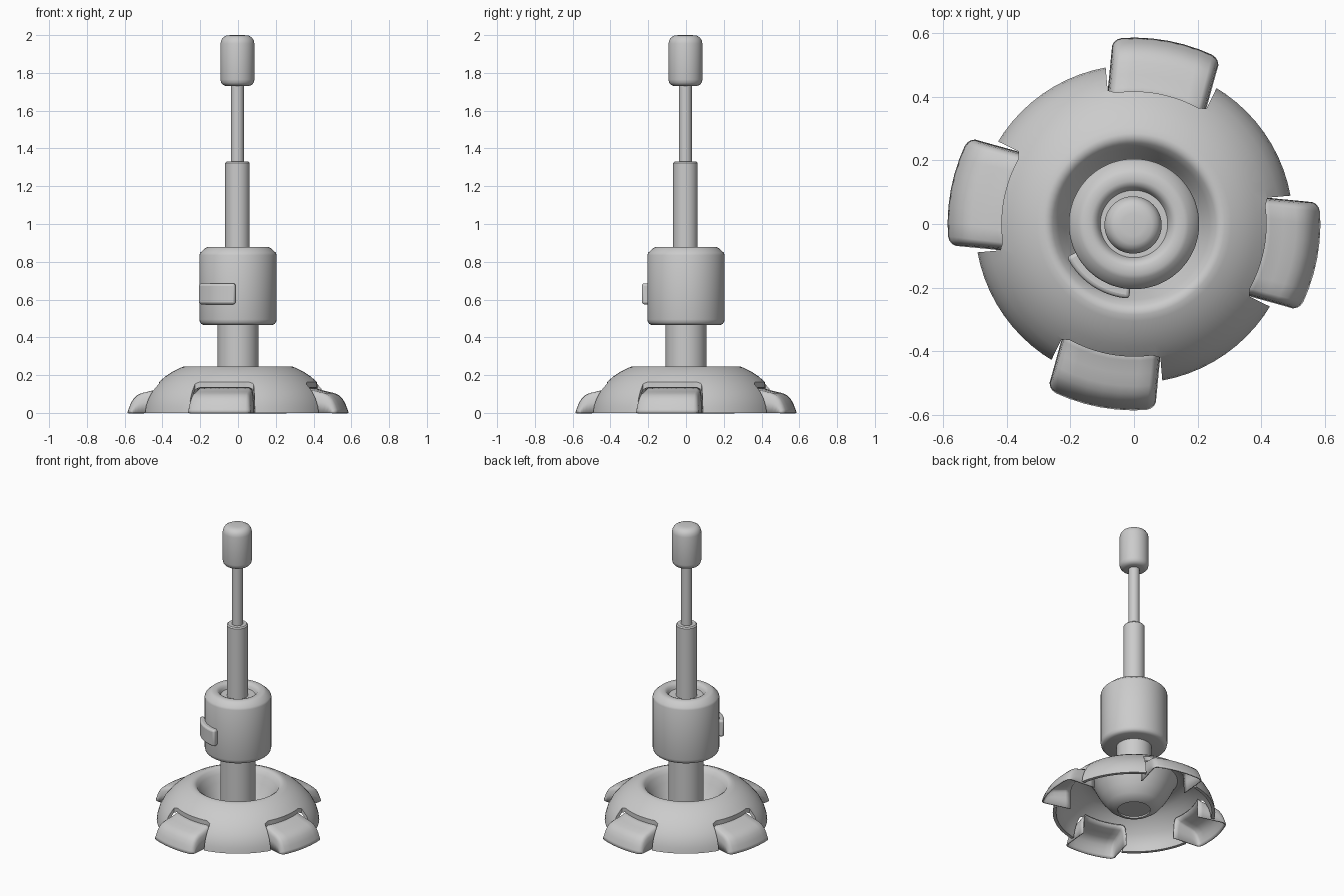
import bpy, bmesh, math

if "Cube" in bpy.data.objects:
    bpy.data.objects.remove(bpy.data.objects["Cube"])

SEG = 72
FOOT_ANGLES = [math.radians(79.5 + 90 * i) for i in range(4)]


def finish(name, bm, angle=40, recalc=True):
    bmesh.ops.remove_doubles(bm, verts=bm.verts, dist=1e-5)
    if recalc:
        bmesh.ops.recalc_face_normals(bm, faces=bm.faces)
    me = bpy.data.meshes.new(name)
    bm.to_mesh(me)
    bm.free()
    ob = bpy.data.objects.new(name, me)
    bpy.context.collection.objects.link(ob)
    smooth(ob, angle)
    return ob


def smooth(ob, angle=40):
    bpy.ops.object.select_all(action='DESELECT')
    ob.select_set(True)
    bpy.context.view_layer.objects.active = ob
    bpy.ops.object.shade_smooth_by_angle(angle=math.radians(angle))


def lathe(name, profile, closed=False, off=0.0):
    """Revolve (radius, z) points around z."""
    bm = bmesh.new()
    pts = profile + [profile[0]] if closed else profile
    vs = [bm.verts.new((r + off, off, z)) for r, z in pts]
    es = [bm.edges.new(p) for p in zip(vs, vs[1:])]
    bmesh.ops.spin(bm, geom=vs + es, cent=(off, off, 0), axis=(0, 0, 1),
                   angle=math.tau, steps=SEG, use_duplicate=False)
    bmesh.ops.remove_doubles(bm, verts=bm.verts, dist=1e-5)
    bmesh.ops.dissolve_degenerate(bm, edges=bm.edges, dist=1e-5)
    return finish(name, bm)


def place(ang, rad, t, z):
    """Radial / tangential offsets to world position."""
    c, s = math.cos(ang), math.sin(ang)
    return (rad * c - t * s, rad * s + t * c, z)


# Domed base shell with a central funnel
outer = [(.500, 0), (.495, .035), (.482, .075), (.460, .115), (.425, .157),
         (.385, .193), (.345, .219), (.305, .239), (.285, .246), (.270, .246),
         (.255, .236), (.238, .210), (.215, .165), (.185, .110), (.150, .066),
         (.125, .045), (.100, .035)]
inner = [(.100, .020), (.130, .028), (.162, .052), (.200, .100), (.230, .152),
         (.253, .200), (.268, .224), (.290, .224), (.335, .203), (.372, .178),
         (.410, .143), (.443, .105), (.464, .070), (.475, .033), (.479, 0)]
base = lathe("base_shell", outer + inner, closed=True)

# Foot notches cut from the base
bm = bmesh.new()
for a in FOOT_ANGLES:
    ring = []
    for i in range(13):
        t = -.158 + .316 * i / 12
        corner = .012 if i in (0, 12) else 0
        ring.append((math.sqrt(.417 ** 2 - t * t) + corner, t))
    ring += [(.47, .178), (.62, .205), (.62, -.205), (.47, -.178)]
    lo = [bm.verts.new(place(a, r, t, -.1)) for r, t in ring]
    hi = [bm.verts.new(place(a, r, t, .3)) for r, t in ring]
    bm.faces.new(lo)
    bm.faces.new(hi)
    for i in range(len(ring)):
        j = (i + 1) % len(ring)
        bm.faces.new((lo[i], lo[j], hi[j], hi[i]))
cutter = finish("notch_cutter", bm)
cutter.hide_render = True
mod = base.modifiers.new("notches", 'BOOLEAN')
mod.operation = 'DIFFERENCE'
mod.solver = 'EXACT'
mod.object = cutter
bpy.context.view_layer.objects.active = base
bpy.ops.object.modifier_apply(modifier="notches")
bpy.data.objects.remove(cutter)
smooth(base)

# Four hollow feet, open underneath
foot_profile = [(.395, .138), (.43, .125), (.47, .114), (.51, .105), (.535, .093),
                (.555, .073), (.570, .045), (.580, .018), (.586, 0)]
half = [(1, 0, .022), (.985, .55, .014), (.96, .8, .008), (.92, .93, .003), (.85, 1, 0),
        (.6, 1, 0), (.3, 1, 0)]
columns = [(-w, h, d) for w, h, d in half] + [(0, 1, 0)] + half[::-1]
for n, a in enumerate(FOOT_ANGLES):
    bm = bmesh.new()
    grid = []
    for w, h, d in columns:
        row = []
        for r, z in foot_profile:
            t = w * (.155 + (r - .4) * .08)
            k = (r - .395) / .19
            row.append(bm.verts.new(place(a, math.sqrt(r * r - t * t) - d * k, t, z * h)))
        grid.append(row)
    for c0, c1 in zip(grid, grid[1:]):
        for i in range(len(foot_profile) - 1):
            bm.faces.new((c0[i], c0[i + 1], c1[i + 1], c1[i]))
    bmesh.ops.dissolve_degenerate(bm, edges=bm.edges, dist=1e-5)
    foot = finish(f"foot_{n + 1}", bm, 50)
    sol = foot.modifiers.new("wall", 'SOLIDIFY')
    sol.thickness = .008
    sol.offset = -1

# Lower post
lathe("lower_post", [(0, .03), (.108, .03), (.108, .48), (0, .48)])

# Main body with rounded edges and a recess around the rod
lathe("body", [(0, .465), (.180, .465), (.193, .470), (.201, .479), (.205, .495),
               (.205, .835), (.200, .848), (.172, .873), (.160, .879), (.135, .879),
               (.122, .874), (.112, .860), (.106, .845), (0, .845)])

# Telescoping upper rods
lathe("upper_rod", [(0, .83), (.065, .83), (.065, 1.322), (.058, 1.33), (0, 1.33)], off=-.003)
lathe("thin_rod", [(0, 1.31), (.034, 1.31), (.034, 1.76), (0, 1.76)], off=-.003)

# Rounded tip
lathe("tip", [(0, 1.73), (.060, 1.73), (.076, 1.736), (.086, 1.748), (.090, 1.765),
              (.090, 1.955), (.086, 1.972), (.076, 1.988), (.060, 1.997),
              (.035, 2.0), (0, 2.0)], off=-.003)

# Curved button wrapped on the front left of the body
bm = bmesh.new()
rings = []
steps = 16
for i in range(steps + 1):
    a = math.radians(206 + 60.5 * i / steps)
    rings.append([bm.verts.new((r * math.cos(a), r * math.sin(a), z))
                  for r, z in ((.19, .575), (.235, .575), (.235, .685), (.19, .685))])
for p, q in zip(rings, rings[1:]):
    for i in range(4):
        j = (i + 1) % 4
        bm.faces.new((p[i], p[j], q[j], q[i]))
bm.faces.new(rings[0])
bm.faces.new(rings[-1])
button = finish("button", bm)
bev = button.modifiers.new("rounding", 'BEVEL')
bev.width = .012
bev.segments = 3
bev.limit_method = 'ANGLE'
bev.angle_limit = math.radians(40)
